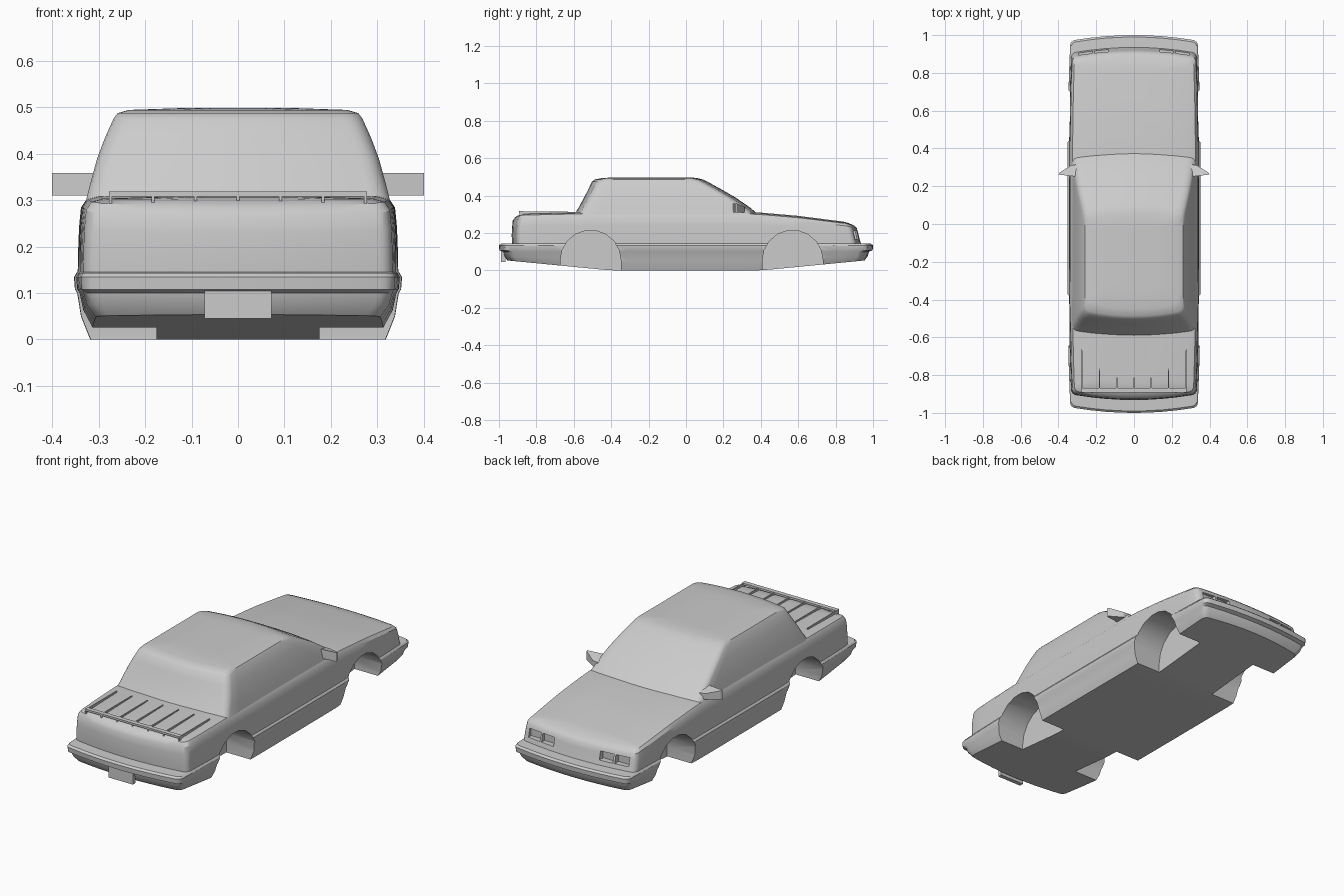
import bpy, bmesh, math
from mathutils import Vector

if "Cube" in bpy.data.objects:
    bpy.data.objects.remove(bpy.data.objects["Cube"])


def interp(table, y):
    for (a, za), (b, zb) in zip(table, table[1:]):
        if y <= b:
            return za + (zb - za) * max(0, (y - a) / (b - a))
    return table[-1][1]


def make(name, verts, faces):
    me = bpy.data.meshes.new(name)
    me.from_pydata(verts, [], faces)
    bm = bmesh.new()
    bm.from_mesh(me)
    bmesh.ops.remove_doubles(bm, verts=bm.verts, dist=1e-5)
    bmesh.ops.recalc_face_normals(bm, faces=bm.faces)
    bm.to_mesh(me)
    bm.free()
    ob = bpy.data.objects.new(name, me)
    bpy.context.collection.objects.link(ob)
    return ob


def box(name, lo, hi):
    v = [(x, y, z) for x in (lo[0], hi[0]) for y in (lo[1], hi[1]) for z in (lo[2], hi[2])]
    f = [(0, 1, 3, 2), (4, 5, 7, 6), (0, 1, 5, 4), (2, 3, 7, 6), (0, 2, 6, 4), (1, 3, 7, 5)]
    return make(name, v, f)


def activate(ob):
    bpy.ops.object.select_all(action='DESELECT')
    ob.select_set(True)
    bpy.context.view_layer.objects.active = ob


def smooth(ob, deg=30):
    activate(ob)
    bpy.ops.object.shade_smooth_by_angle(angle=math.radians(deg))


def cut(ob, cutter):
    m = ob.modifiers.new("cut", 'BOOLEAN')
    m.operation, m.object, m.solver = 'DIFFERENCE', cutter, 'EXACT'
    cutter.hide_render = True
    activate(ob)
    bpy.ops.object.modifier_apply(modifier=m.name)
    bpy.data.objects.remove(cutter)


def half_plan(hw, yr, yf, bow, c, n):
    """Right half of a rounded plan outline, rear centre to front centre."""
    def end(y, s):
        pts = [(k / 4 * (hw - c), y + s * bow * (k / 4) ** 2) for k in range(5)]
        yc = y + s * (bow + c)
        for a in (22.5, 45, 67.5, 90):
            r = math.radians(a)
            pts.append((hw - c + c * math.sin(r), yc - s * c * math.cos(r)))
        return pts
    rear, front = end(yr, 1), end(yf, -1)
    y0, y1 = rear[-1][1], front[-1][1]
    side = [(hw, y0 + (y1 - y0) * i / n) for i in range(1, n)]
    return rear + side + front[::-1]


def stack(name, rings, bow, c, n, taper=0.0):
    """Loft plan outlines; each ring is (half width, rear y, front y, z function)."""
    verts, faces, N = [], [], 0
    for hw, yr, yf, zf in rings:
        half = half_plan(hw, yr, yf, bow, c, n)
        N = len(half)
        for s in (1, -1):
            verts += [(s * x * (1 - taper * abs(y) ** 3), y, zf(y)) for x, y in half]
    for r in range(len(rings) - 1):
        for s in (0, N):
            a, b = r * 2 * N + s, (r + 1) * 2 * N + s
            faces += [(a + i, a + i + 1, b + i + 1, b + i) for i in range(N - 1)]
    for a in (0, (len(rings) - 1) * 2 * N):
        for i in range(N - 1):
            q = (a + i, a + i + 1, a + N + i + 1, a + N + i)
            if i == 0:
                q = (a, a + 1, a + N + 1)
            elif i == N - 2:
                q = (a + i, a + i + 1, a + N + i)
            faces.append(q)
    return make(name, verts, faces)


# Body: floor, bumper band, sides, hood and rear deck in one loft
FLOOR = [(-.97, .055), (-.4, 0), (.4, 0), (.97, .055)]
TOP = [(-.93, .285), (-.88, .302), (-.58, .309), (.37, .308), (.6, .288), (.85, .256), (.94, .235)]


def low(t):
    return lambda y: interp(FLOOR, y) * (1 - t) + .1 * t


def flat(z):
    return lambda y: z


def up(t, crown=0.0):
    return lambda y: .145 + (interp(TOP, y) - .145) * t + crown


body = stack("car_body", [
    (.318, -.955, .955, low(0)), (.338, -.972, .972, low(.5)), (.346, -.978, .978, low(1)),
    (.351, -.998, .998, flat(.108)), (.353, -1, 1, flat(.134)), (.348, -.99, .99, flat(.143)),
    (.345, -.93, .935, up(0)), (.344, -.932, .927, up(.3)), (.342, -.93, .92, up(.6)),
    (.338, -.927, .913, up(.85)), (.326, -.915, .9, up(.96)), (.30, -.89, .88, up(1)),
    (.15, -.86, .85, up(1, .004))], bow=.025, c=.03, n=24, taper=.05)

# Wheel wells
for yc in (-.51, .57):
    for s in (1, -1):
        prof = [(yc + .162 * math.cos(math.radians(a)), .053 + .162 * math.sin(math.radians(a)))
                for a in range(0, 181, 20)]
        prof = [(yc + .162, -.1)] + prof + [(yc - .162, -.1)]
        k = len(prof)
        v = [(s * x, y, z) for x in (.175, .45) for y, z in prof]
        f = [tuple(range(k)), tuple(range(k, 2 * k))]
        f += [(i, (i + 1) % k, k + (i + 1) % k, k + i) for i in range(k)]
        cut(body, make("well_cutter", v, f))

# Recessed twin headlights
for s in (1, -1):
    for x0, x1, y in ((.135, .21, .89), (.22, .295, .882)):
        a, b = sorted((s * x0, s * x1))
        cut(body, box("lamp_cutter", (a, y, .168), (b, 1, .212)))
smooth(body)

# Cabin
cabin = stack("cabin", [
    (.328, -.60, .39, flat(.295)), (.318, -.575, .345, flat(.335)), (.303, -.545, .265, flat(.39)),
    (.286, -.522, .187, flat(.435)), (.268, -.503, .115, flat(.475)), (.259, -.487, .088, flat(.487)),
    (.235, -.45, .06, flat(.494)), (.12, -.38, .02, flat(.498))], bow=.022, c=.04, n=12)
smooth(cabin, 35)

# Door mirrors
for s, side in ((1, "right"), (-1, "left")):
    tri = [(.30, .25), (.40, .262), (.395, .272), (.33, .312), (.30, .315)]
    k = len(tri)
    v = [(s * x, y, .31 + t * (.048 if y < .28 else .03)) for t in (0, 1) for x, y in tri]
    f = [tuple(range(k)), tuple(range(k, 2 * k))]
    f += [(i, (i + 1) % k, k + (i + 1) % k, k + i) for i in range(k)]
    make("mirror_" + side, v, f)

# Luggage rack: lengthwise slats, rear rail and posts
for i in range(7):
    x = (i - 3) * .0915
    box("rack_slat", (x - .003, -.87, .303), (x + .003, -.63, .3155))
    box("rack_post", (x - .003, -.89, .288), (x + .003, -.868, .31))
box("rack_rail", (-.278, -.892, .308), (.278, -.868, .318))

# Number plate
box("rear_plate", (-.072, -.988, .045), (.072, -.965, .105))
